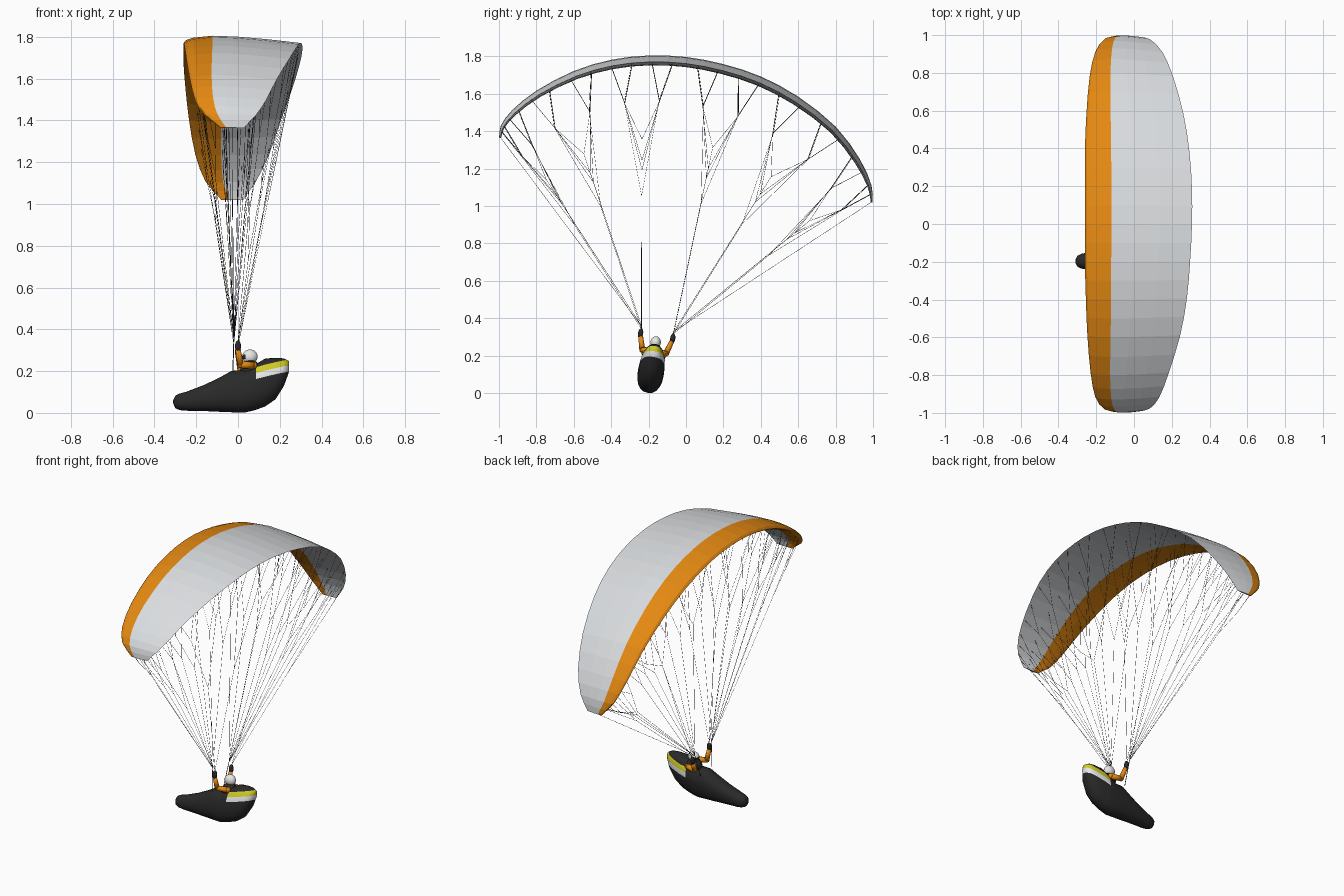
import bpy, bmesh, math
from mathutils import Matrix, Vector

if "Cube" in bpy.data.objects:
    bpy.data.objects.remove(bpy.data.objects["Cube"])


def mat(name, rgb):
    m = bpy.data.materials.new(name)
    m.diffuse_color = (*rgb, 1)
    m.use_nodes = True
    m.node_tree.nodes["Principled BSDF"].inputs["Base Color"].default_value = m.diffuse_color
    return m


LIGHT = mat("light grey fabric", (0.70, 0.72, 0.74))
ORANGE = mat("orange fabric", (0.78, 0.25, 0.006))
BLACK = mat("black fabric", (0.022, 0.022, 0.022))
YELLOW = mat("yellow", (0.62, 0.60, 0.02))
WHITE = mat("white", (0.82, 0.82, 0.82))
LINE = mat("line grey", (0.05, 0.05, 0.055))

# The pilot group is built upright at the origin, then banked
BANK = Matrix.Translation((0, -0.205, 0.001)) @ Matrix.Rotation(math.radians(-9), 4, 'X')


def finish(name, bm, mats, smooth=False, matrix=None):
    bmesh.ops.recalc_face_normals(bm, faces=bm.faces)
    if matrix:
        bm.transform(matrix)
    for f in bm.faces:
        f.smooth = smooth
    me = bpy.data.meshes.new(name)
    bm.to_mesh(me)
    bm.free()
    for m in mats:
        me.materials.append(m)
    ob = bpy.data.objects.new(name, me)
    bpy.context.collection.objects.link(ob)
    return ob


def tube(bm, p, q, r1, r2=None, sides=4):
    p, q = Vector(p), Vector(q)
    d = q - p
    M = Matrix.Translation((p + q) / 2) @ d.to_track_quat('Z', 'Y').to_matrix().to_4x4()
    bmesh.ops.create_cone(bm, cap_ends=True, segments=sides, radius1=r1,
                          radius2=r1 if r2 is None else r2, depth=d.length, matrix=M)


def ball(bm, c, radii, u=16, v=10):
    M = Matrix.Translation(c) @ Matrix.Diagonal((*radii, 1))
    bmesh.ops.create_uvsphere(bm, u_segments=u, v_segments=v, radius=1, matrix=M)


# Canopy stations, tip to tip: y, z of upper surface, leading and trailing edge x
SPAN = [Vector(p) for p in [
    (-.999, 1.365, -.085, .03), (-.99, 1.43, -.16, .085), (-.93, 1.512, -.205, .135),
    (-.8, 1.617, -.23, .185), (-.6, 1.722, -.247, .245), (-.4, 1.782, -.255, .28),
    (-.2, 1.805, -.26, .297), (0, 1.797, -.26, .307), (.2, 1.759, -.26, .307),
    (.4, 1.693, -.26, .293), (.6, 1.585, -.252, .262), (.8, 1.425, -.235, .207),
    (.93, 1.25, -.205, .15), (.992, 1.11, -.155, .085), (.998, 1.02, -.08, .025)]]
N = len(SPAN) - 1


def station(s):
    # Smooth curve through the stations
    i = min(int(s), N - 1)
    t = s - i
    b, c = SPAN[i], SPAN[i + 1]
    a = SPAN[i - 1] if i else b * 2 - c
    d = SPAN[i + 2] if i + 2 <= N else c * 2 - b
    return 0.5 * (2 * b + (c - a) * t + (2 * a - 5 * b + 4 * c - d) * t * t
                  + (3 * b - a - 3 * c + d) * t ** 3)


def wing_point(s, c, h):
    p = station(s)
    d = station(min(s + .05, N)) - station(max(s - .05, 0))
    n = Vector((-d[1], d[0])).normalized()
    chord = p[3] - p[2]
    off = (h - .062) * chord
    return Vector((p[2] + c * chord, p[0] + n.x * off, p[1] + n.y * off))


# Canopy: wing section swept along the arc
FOIL = [(1, 0), (.7, .034), (.45, .055), (.25, .062), (.08, .045), (.02, .025), (0, 0),
        (.02, -.015), (.08, -.027), (.2, -.033), (.35, -.032), (.55, -.025), (.75, -.014)]
bm = bmesh.new()
K = len(FOIL)
rows = [[bm.verts.new(wing_point(i / 2, c, h)) for c, h in FOIL] for i in range(2 * N + 1)]
for r0, r1 in zip(rows, rows[1:]):
    for k in range(K):
        f = bm.faces.new((r0[k], r0[(k + 1) % K], r1[(k + 1) % K], r1[k]))
        f.material_index = 1 if 3 <= k <= 9 else 0
for r in (rows[0], rows[-1]):
    bm.faces.new(r)
finish("canopy", bm, [LIGHT, ORANGE])

# Suspension and brake lines: each main line forks twice on its way up
R = 0.0009
for side, label in ((-1, "left"), (1, "right")):
    bm = bmesh.new()
    riser = BANK @ Vector((-.02, side * .086, .345))
    hand = BANK @ Vector((0, side * .088, .335))
    for c, h, base, split in ((.1, -.027, riser, .72), (.37, -.031, riser, .64),
                              (.66, -.018, riser, .6), (.97, 0, hand, .5)):
        tops = [wing_point(N / 2 + side * N / 2 * (.05 + .88 * i / 11), c, h) for i in range(12)]
        for g in range(0, 12, 4):
            main = base.lerp(sum(tops[g:g + 4], Vector()) / 4, split)
            tube(bm, base, main, R)
            for j in (g, g + 2):
                fork = base.lerp((tops[j] + tops[j + 1]) / 2, .86)
                tube(bm, main, fork, R)
                tube(bm, fork, tops[j], R)
                tube(bm, fork, tops[j + 1], R)
    tube(bm, riser, wing_point(N / 2 + side * N / 2, .5, -.02), R)
    finish(label + "_lines", bm, [LINE])

    # Riser strap from harness to lines
    bm = bmesh.new()
    tube(bm, (-.025, side * .06, .19), (-.02, side * .086, .345), .002, sides=6)
    finish(label + "_riser", bm, [LINE], matrix=BANK)

    # Arm and glove
    shoulder, elbow, wrist = (.075, side * .045, .222), (.012, side * .064, .222), (0, side * .084, .292)
    bm = bmesh.new()
    tube(bm, shoulder, elbow, .018, .016, 10)
    tube(bm, elbow, wrist, .016, .013, 10)
    ball(bm, elbow, (.016,) * 3, 10, 8)
    ball(bm, shoulder, (.018,) * 3, 10, 8)
    finish(label + "_arm", bm, [ORANGE], True, BANK)
    bm = bmesh.new()
    ball(bm, (0, side * .087, .308), (.015, .014, .028), 10, 8)
    finish(label + "_glove", bm, [BLACK], True, BANK)

# Harness pod: x, bottom z, top z, half width
POD = [(-.31, .045, .06, .01), (-.30, .022, .082, .028), (-.28, .013, .092, .039),
       (-.25, .01, .10, .045), (-.16, .008, .135, .055), (-.08, .004, .175, .064),
       (-.03, .002, .203, .068), (.03, 0, .205, .07), (.08, .012, .232, .07),
       (.13, .03, .262, .066), (.18, .065, .266, .056), (.22, .13, .263, .042),
       (.245, .20, .25, .02)]
bm = bmesh.new()
rings = []
for x, lo, hi, w in POD:
    ring = []
    for k in range(20):
        a = math.tau * k / 20
        c, s = (math.copysign(abs(v) ** .9, v) for v in (math.cos(a), math.sin(a)))
        ring.append(bm.verts.new((x, w * c, (lo + hi) / 2 + (hi - lo) / 2 * s)))
    rings.append(ring)
for a, b in zip(rings, rings[1:]):
    for k in range(20):
        bm.faces.new((a[k], a[(k + 1) % 20], b[(k + 1) % 20], b[k]))
bm.faces.new(rings[0])
bm.faces.new(rings[-1])


# Stripes around the back of the pod
def cut(co, no):
    bmesh.ops.bisect_plane(bm, geom=bm.verts[:] + bm.edges[:] + bm.faces[:],
                           plane_co=co, plane_no=no)


SLOPE = .27
LEVELS = (.152, .182, .213)
cut((.085, 0, 0), (1, 0, 0))
for z in LEVELS:
    cut((.085, 0, z), (-SLOPE, 0, 1))
for f in bm.faces:
    m = f.calc_center_median()
    h = m.z - SLOPE * (m.x - .085)
    if m.x > .085 and LEVELS[0] < h < LEVELS[2]:
        f.material_index = 1 if h < LEVELS[1] else 2
finish("harness_pod", bm, [BLACK, WHITE, YELLOW], True, BANK)

# Torso
bm = bmesh.new()
ball(bm, (.06, 0, .205), (.05, .048, .05))
finish("torso", bm, [BLACK], True, BANK)

# Helmet with a dark face opening on the forward side
bm = bmesh.new()
ball(bm, (.057, 0, .272), (.037, .028, .034), 20, 14)
for f in bm.faces:
    m = f.calc_center_median()
    if m.x < .034 and .257 < m.z < .28:
        f.material_index = 1
finish("helmet", bm, [WHITE, BLACK], True, BANK)
